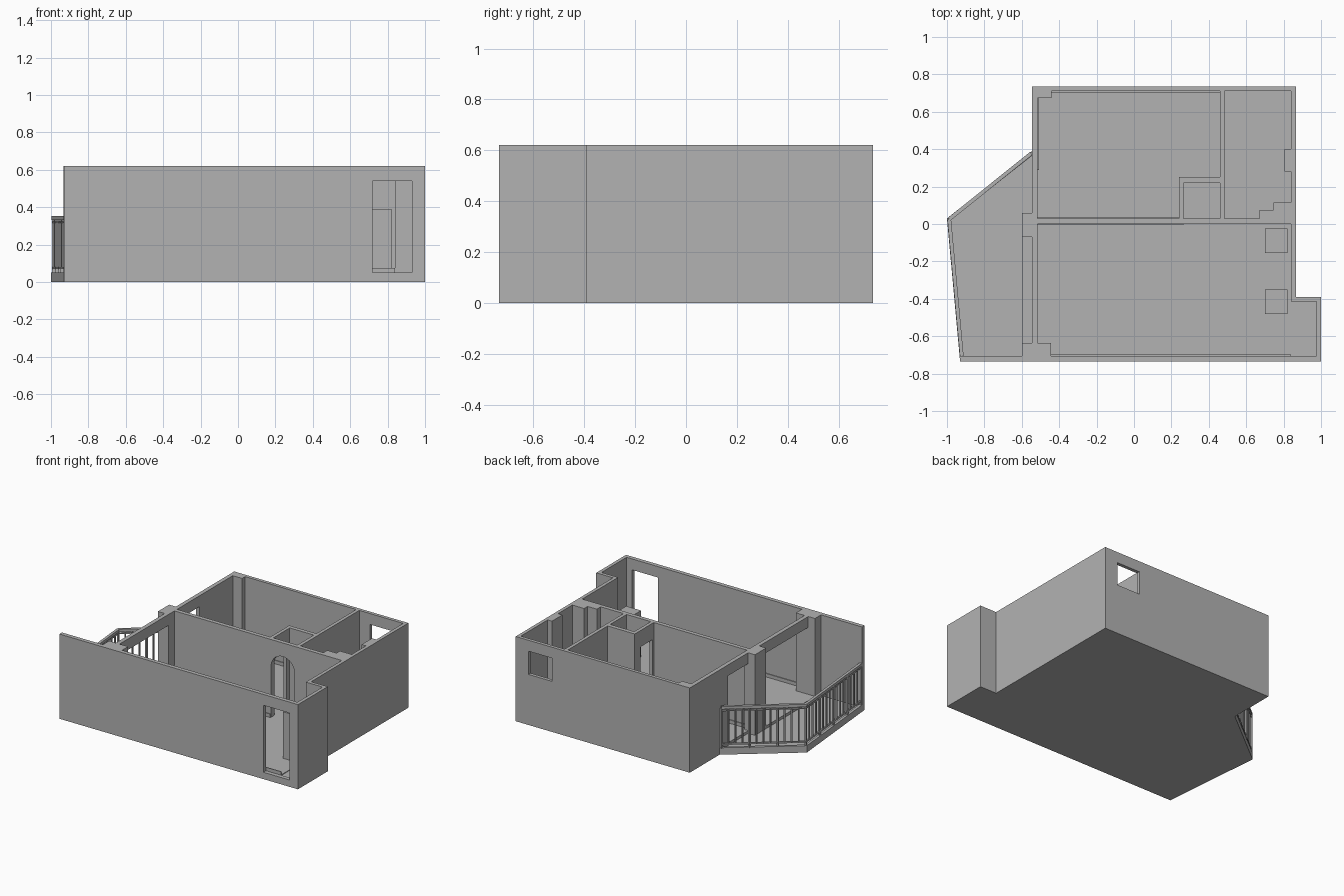
import bpy, bmesh, math
from mathutils import Vector

if "Cube" in bpy.data.objects:
    bpy.data.objects.remove(bpy.data.objects["Cube"])

grey = bpy.data.materials.new("plain_grey")
grey.diffuse_color = (0.45, 0.45, 0.45, 1)
grey.use_nodes = True
grey.node_tree.nodes["Principled BSDF"].inputs["Base Color"].default_value = grey.diffuse_color
H, FLOOR, HEAD = 0.62, 0.05, 0.54


def prism(name, pts, z0, z1):
    """Extrude a plan outline from z0 to z1."""
    bm = bmesh.new()
    face = bm.faces.new([bm.verts.new((x, y, z0)) for x, y in pts])
    ext = bmesh.ops.extrude_face_region(bm, geom=[face])
    bmesh.ops.translate(bm, vec=(0, 0, z1 - z0),
                        verts=[g for g in ext["geom"] if isinstance(g, bmesh.types.BMVert)])
    bmesh.ops.recalc_face_normals(bm, faces=bm.faces)
    me = bpy.data.meshes.new(name)
    bm.to_mesh(me)
    bm.free()
    me.materials.append(grey)
    ob = bpy.data.objects.new(name, me)
    bpy.context.collection.objects.link(ob)
    return ob


def box(name, x0, x1, y0, y1, z0, z1):
    return prism(name, [(x0, y0), (x1, y0), (x1, y1), (x0, y1)], z0, z1)


def cut(target, cutter):
    mod = target.modifiers.new("cut", 'BOOLEAN')
    mod.operation, mod.solver, mod.object = 'DIFFERENCE', 'EXACT', cutter
    bpy.context.view_layer.objects.active = target
    bpy.ops.object.modifier_apply(modifier=mod.name)
    bpy.data.objects.remove(cutter)


def bar(bm, a, b, w):
    """Square bar between two points."""
    a, b = Vector(a), Vector(b)
    d = b - a
    side = d.cross(Vector((0, 0, 1)))
    side = side.normalized() if side.length > 1e-5 else Vector((1, 0, 0))
    up = side.cross(d).normalized()
    ends = [[bm.verts.new(p + (side * s + up * t) * w / 2)
             for s, t in ((-1, -1), (1, -1), (1, 1), (-1, 1))] for p in (a, b)]
    bm.faces.new(ends[0])
    bm.faces.new(ends[1][::-1])
    for i in range(4):
        j = (i + 1) % 4
        bm.faces.new((ends[0][i], ends[1][i], ends[1][j], ends[0][j]))


# Solid block in the shape of the whole plan
house = prism("house_walls_and_floor", [
    (-0.93, -0.735), (1, -0.735), (1, -0.39), (0.865, -0.39), (0.865, 0.735),
    (-0.545, 0.735), (-0.545, 0.39), (-1, 0.03)], 0, H)

# Balcony: lowered to the kerb, then recessed inside it
cut(house, box("c", -1.1, -0.545, -0.705, 0.42, FLOOR, 1))
cut(house, prism("c", [(-0.545, 0.365), (-0.98, 0.022), (-0.912, -0.705), (-0.6, -0.705),
                       (-0.6, -0.02), (-0.545, -0.02)], 0.03, 0.2))

# Rooms
rooms = [
    [(-0.515, 0.03), (0.24, 0.03), (0.24, 0.25), (0.46, 0.25), (0.46, 0.71),
     (-0.44, 0.71), (-0.44, 0.675), (-0.515, 0.675)],
    [(0.265, 0.03), (0.46, 0.03), (0.46, 0.22), (0.265, 0.22)],
    [(0.485, 0.03), (0.67, 0.03), (0.67, 0.075), (0.745, 0.075), (0.745, 0.115),
     (0.84, 0.115), (0.84, 0.28), (0.805, 0.28), (0.805, 0.40), (0.84, 0.40),
     (0.84, 0.71), (0.485, 0.71)],
    [(-0.515, -0.635), (-0.445, -0.635), (-0.445, -0.705), (0.84, -0.705),
     (0.84, 0), (-0.515, 0)],
]
for pts in rooms:
    cut(house, prism("c", pts, FLOOR, 1))
cut(house, box("c", 0.83, 0.975, -0.705, -0.415, FLOOR, 1))
cut(house, box("c", 0.84, 0.975, -0.705, -0.415, 0.045, 0.3))

# Openings: entrance, back window, balcony openings, hall doors
for b in [(0.72, 0.93, -0.8, -0.69, FLOOR, HEAD),
          (0.57, 0.76, 0.70, 0.8, 0.37, HEAD),
          (-0.65, -0.5, -0.635, -0.07, FLOOR, HEAD),
          (-0.65, -0.5, 0.06, 0.29, FLOOR, HEAD),
          (0.22, 0.28, 0.045, 0.185, FLOOR, 0.5),
          (0.45, 0.5, 0.045, 0.185, FLOOR, 0.5)]:
    cut(house, box("c", *b))

# Arched opening to the hall
r, cx, spring = 0.095, 0.3625, 0.425
arch = [(cx - r, FLOOR), (cx + r, FLOOR)]
arch += [(cx + r * math.cos(math.pi * i / 16), spring + r * math.sin(math.pi * i / 16))
         for i in range(17)]
cutter = prism("c", arch, -0.045, 0.015)
cutter.rotation_euler.x = math.pi / 2
bpy.context.view_layer.update()
cut(house, cutter)

# Columns on the balcony side
box("middle_column", -0.6, -0.545, -0.07, 0.06, 0.03, H)
box("front_column", -0.6, -0.545, -0.705, -0.635, 0.03, H)

# Two pedestals near the entrance
box("pedestal_back", 0.70, 0.82, -0.155, -0.025, FLOOR, 0.39)
box("pedestal_front", 0.70, 0.82, -0.48, -0.35, FLOOR, 0.39)

# Skirting boards
t = 0.006
for i, (x0, x1, y0, y1) in enumerate([
        (-0.44, 0.46, 0.71 - t, 0.71), (-0.515, 0.24, 0.03, 0.03 + t),
        (-0.515, -0.515 + t, 0.29, 0.675), (-0.515, 0.265, -t, 0),
        (-0.445, 0.84, -0.705, -0.705 + t)]):
    box(f"skirting_{i}", x0, x1, y0, y1, FLOOR, FLOOR + 0.025)

# Balcony railing
bm = bmesh.new()
path = [Vector((-0.55, 0.377, 0)), Vector((-0.988, 0.026, 0)), Vector((-0.921, -0.705, 0))]
for a, b, n in ((path[0], path[1], 12), (path[1], path[2], 16)):
    for z, w in ((0.343, 0.02), (0.32, 0.009), (0.075, 0.011)):
        bar(bm, a + Vector((0, 0, z)), b + Vector((0, 0, z)), w)
    for i in range(n + 1):
        p = a.lerp(b, i / n)
        post = i % 4 == 0
        bar(bm, p + Vector((0, 0, 0.045 if post else 0.075)),
            p + Vector((0, 0, 0.338)), 0.014 if post else 0.009)
bmesh.ops.recalc_face_normals(bm, faces=bm.faces)
me = bpy.data.meshes.new("balcony_railing")
bm.to_mesh(me)
bm.free()
me.materials.append(grey)
bpy.context.collection.objects.link(bpy.data.objects.new("balcony_railing", me))
